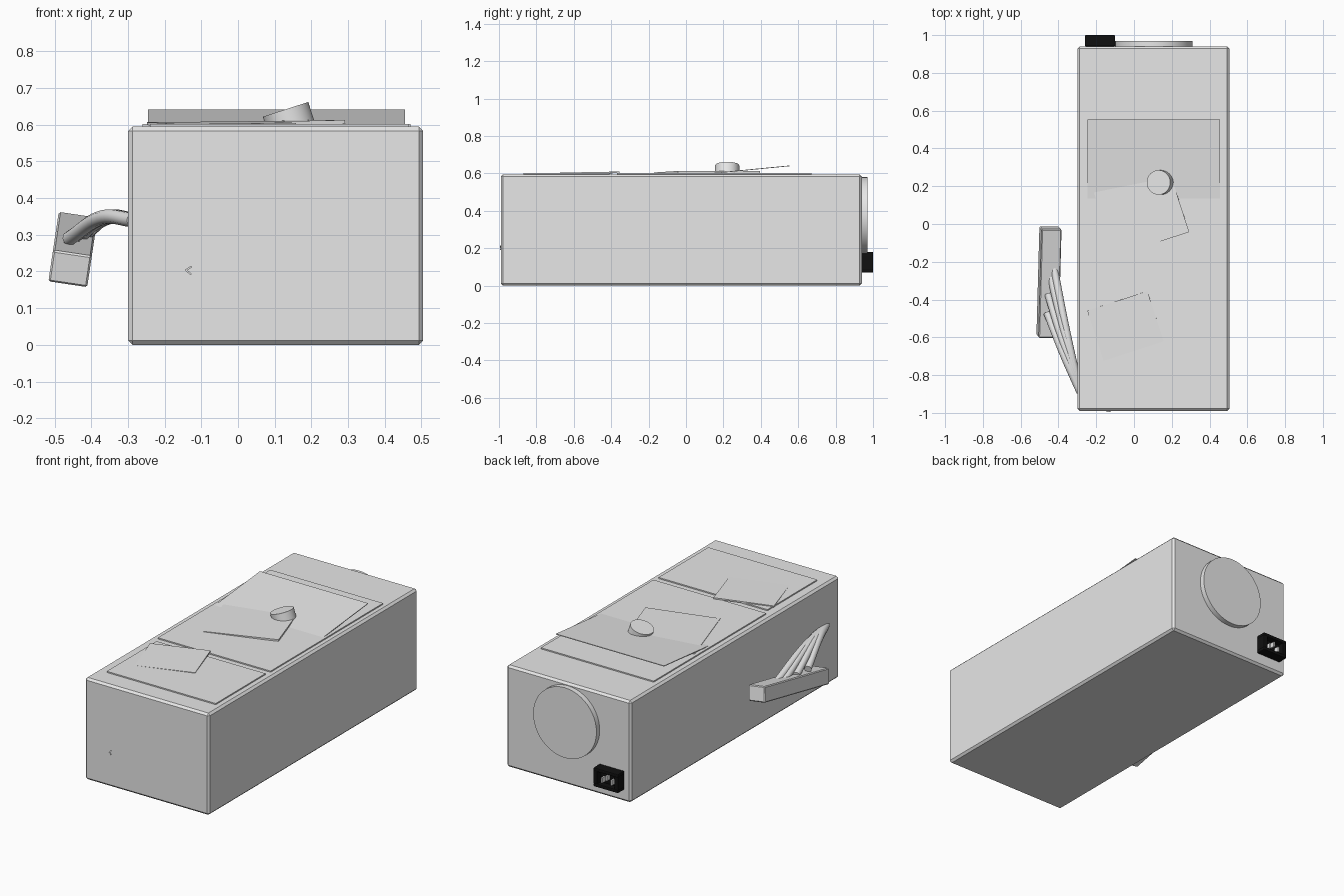
import bpy
from math import radians, atan2
from mathutils import Matrix, Vector

cube = bpy.data.objects.get("Cube")
if cube:
    bpy.data.objects.remove(cube)


def material(name, rgb):
    m = bpy.data.materials.new(name)
    m.use_nodes = True
    m.diffuse_color = (*rgb, 1)
    m.node_tree.nodes["Principled BSDF"].inputs["Base Color"].default_value = (*rgb, 1)
    return m


GREY = material("light grey", (0.8, 0.8, 0.8))
BLACK = material("black", (0.005, 0.005, 0.005))


def finish(obj, name, mat, bevel=0, segments=1):
    obj.name = name
    obj.data.materials.append(mat)
    if bevel:
        mod = obj.modifiers.new("bevel", "BEVEL")
        mod.width, mod.segments = bevel, segments
    return obj


def box(name, size, centre, rot=(0, 0, 0), mat=GREY, bevel=0, segments=1):
    bpy.ops.mesh.primitive_cube_add(size=1)
    obj = bpy.context.object
    obj.data.transform(Matrix.Diagonal((*size, 1)))
    obj.location, obj.rotation_euler = centre, rot
    return finish(obj, name, mat, bevel, segments)


def span(name, low, high, **kw):
    low, high = Vector(low), Vector(high)
    return box(name, high - low, (low + high) / 2, **kw)


def disc(name, radius, depth, centre, rot):
    bpy.ops.mesh.primitive_cylinder_add(vertices=48, radius=radius, depth=depth,
                                        location=centre, rotation=rot)
    bpy.ops.object.shade_smooth_by_angle(angle=radians(30))
    return finish(bpy.context.object, name, GREY)


# Case and the two thin panels on its top
span("case", (-0.3, -0.99, 0), (0.505, 0.94, 0.595), bevel=0.012)
span("rear_panel", (-0.26, -0.37, 0.59), (0.47, 0.67, 0.602))
span("front_panel", (-0.24, -0.87, 0.59), (0.465, -0.41, 0.602))

# Lid lifted at its front left corner, the rest sunk into the case
lid = box("lid", (0.7, 0.9, 0.004), (0.105, 0.105, 0.597))
lid.rotation_euler = Vector((-0.061, 0.075, 1)).to_track_quat("Z", "Y").to_euler()
lid.rotation_euler.z = 0

# Cards turned on the panels
box("large_card", (0.415, 0.46, 0.01), (0.024, 0.112, 0.604), (0, radians(-1.1), radians(18)))
box("small_card", (0.335, 0.28, 0.008), (-0.045, -0.54, 0.602),
    (radians(1), radians(-0.5), radians(18)))

# Tilted knob
disc("knob", 0.065, 0.08, (0.142, 0.22, 0.604), (0, radians(-18), 0))

# Round rear cover
disc("rear_cover", 0.205, 0.04, (0.105, 0.95, 0.375), (radians(90), 0, 0))

# Power inlet: a rounded frame, a recessed floor and three pins
for name, low, high in (
        ("inlet_bottom", (-0.26, 0.94, 0.07), (-0.1, 1.0, 0.09)),
        ("inlet_top", (-0.26, 0.94, 0.16), (-0.1, 1.0, 0.18)),
        ("inlet_right", (-0.26, 0.94, 0.085), (-0.235, 1.0, 0.165)),
        ("inlet_left", (-0.125, 0.94, 0.085), (-0.1, 1.0, 0.165))):
    span(name, low, high, mat=BLACK, bevel=0.005, segments=2)
span("inlet_floor", (-0.25, 0.94, 0.08), (-0.11, 0.965, 0.17), mat=BLACK)
for x, z in ((-0.21, 0.115), (-0.18, 0.135), (-0.15, 0.115)):
    box("inlet_pin", (0.01, 0.045, 0.03), (x, 0.97, z))

# Handset beside the case, rising to the rear and rolled slightly
box("handset", (0.107, 0.585, 0.088), (-0.45, -0.308, 0.26),
    (radians(10.5), radians(8.5), 0), bevel=0.005)

# Cords fanning from the case to the handset
for tip_y, tip_x in ((-0.2, -0.43), (-0.28, -0.44), (-0.37, -0.455), (-0.47, -0.46)):
    curve = bpy.data.curves.new("cord", "CURVE")
    curve.dimensions = "3D"
    curve.bevel_depth, curve.bevel_resolution = 0.02, 3
    curve.resolution_u = 8
    curve.use_fill_caps = True
    start = Vector((-0.285, -0.89, 0.34))
    end = Vector((tip_x, tip_y, 0.29))
    line = curve.splines.new("BEZIER")
    line.bezier_points.add(2)
    middle = start.lerp(end, 0.45) + Vector((-0.005, 0, 0.03))
    for p, co in zip(line.bezier_points, (start, middle, end)):
        p.co = co
        p.handle_left_type = p.handle_right_type = "AUTO"
    cord = bpy.data.objects.new("cord", curve)
    bpy.context.collection.objects.link(cord)
    curve.materials.append(GREY)

# Small chevron mark on the front
for dz, tilt in ((0.005, -35), (-0.005, 40)):
    box("front_mark", (0.02, 0.008, 0.005), (-0.135, -0.991, 0.203 + dz), (0, radians(tilt), 0))
